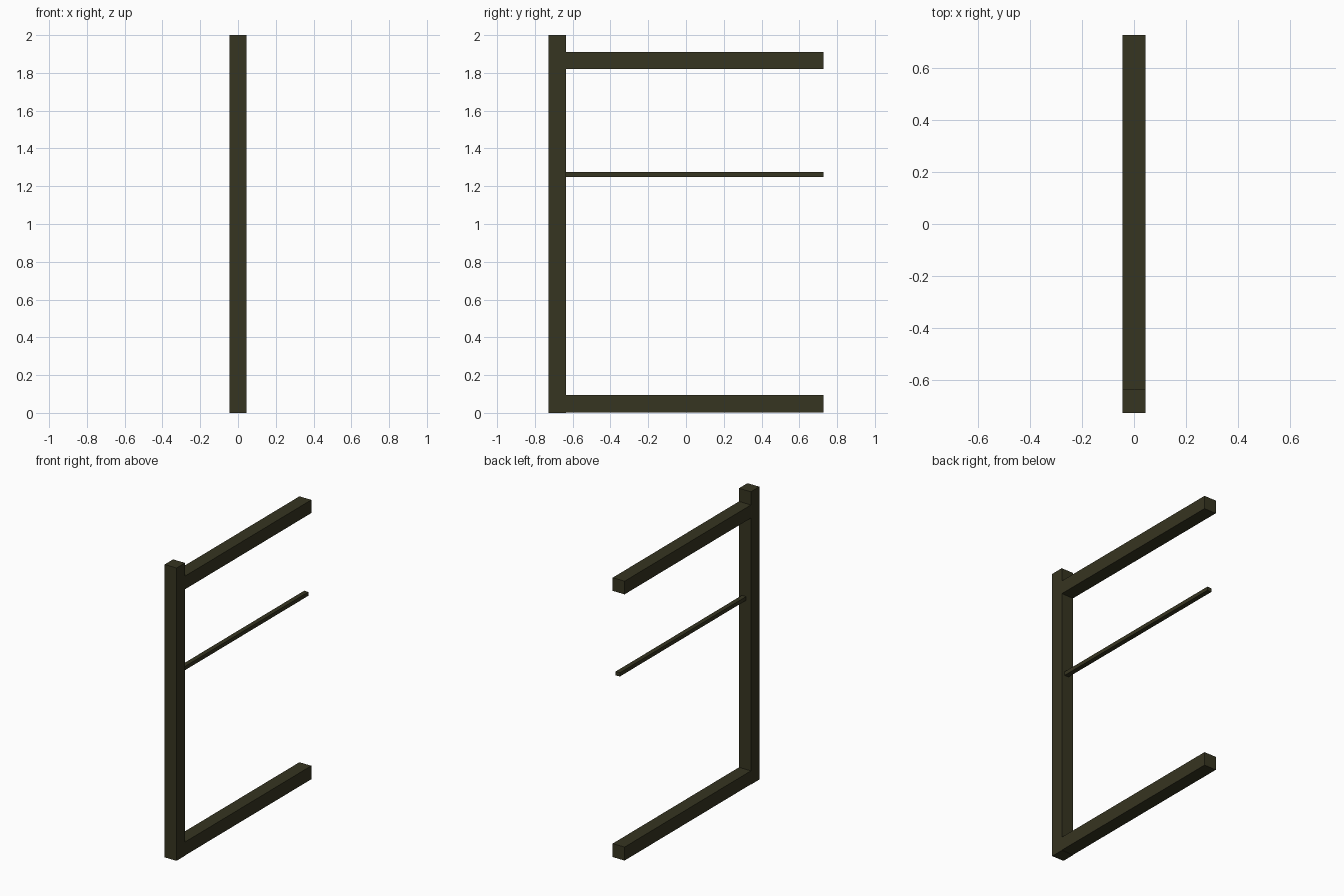
import bpy

if "Cube" in bpy.data.objects:
    bpy.data.objects.remove(bpy.data.objects["Cube"])

# One dark olive-brown for the whole frame
mat = bpy.data.materials.new("dark olive")
mat.diffuse_color = (0.037, 0.035, 0.015, 1.0)
mat.use_nodes = True
mat.node_tree.nodes["Principled BSDF"].inputs["Base Color"].default_value = mat.diffuse_color


def box(name, x, y, z):
    """Add a box spanning the (min, max) ranges x, y and z."""
    bpy.ops.mesh.primitive_cube_add(size=1, location=[(a + b) / 2 for a, b in (x, y, z)])
    obj = bpy.context.object
    obj.name = name
    obj.scale = [b - a for a, b in (x, y, z)]
    bpy.ops.object.transform_apply(location=False, rotation=False, scale=True)
    obj.data.materials.append(mat)
    return obj


BEAM = (-0.045, 0.045)       # common beam width in x
FRONT, INNER, BACK = -0.727, -0.636, 0.727

# Upright post at the front
box("upright_post", BEAM, (FRONT, INNER), (0, 2))

# Square beams running back from the post
box("bottom_beam", BEAM, (INNER, BACK), (0.002, 0.094))
box("top_beam", BEAM, (INNER, BACK), (1.82, 1.91))

# Thin rail, slightly off centre
box("thin_rail", (-0.009, 0.0225), (INNER, BACK), (1.249, 1.275))
